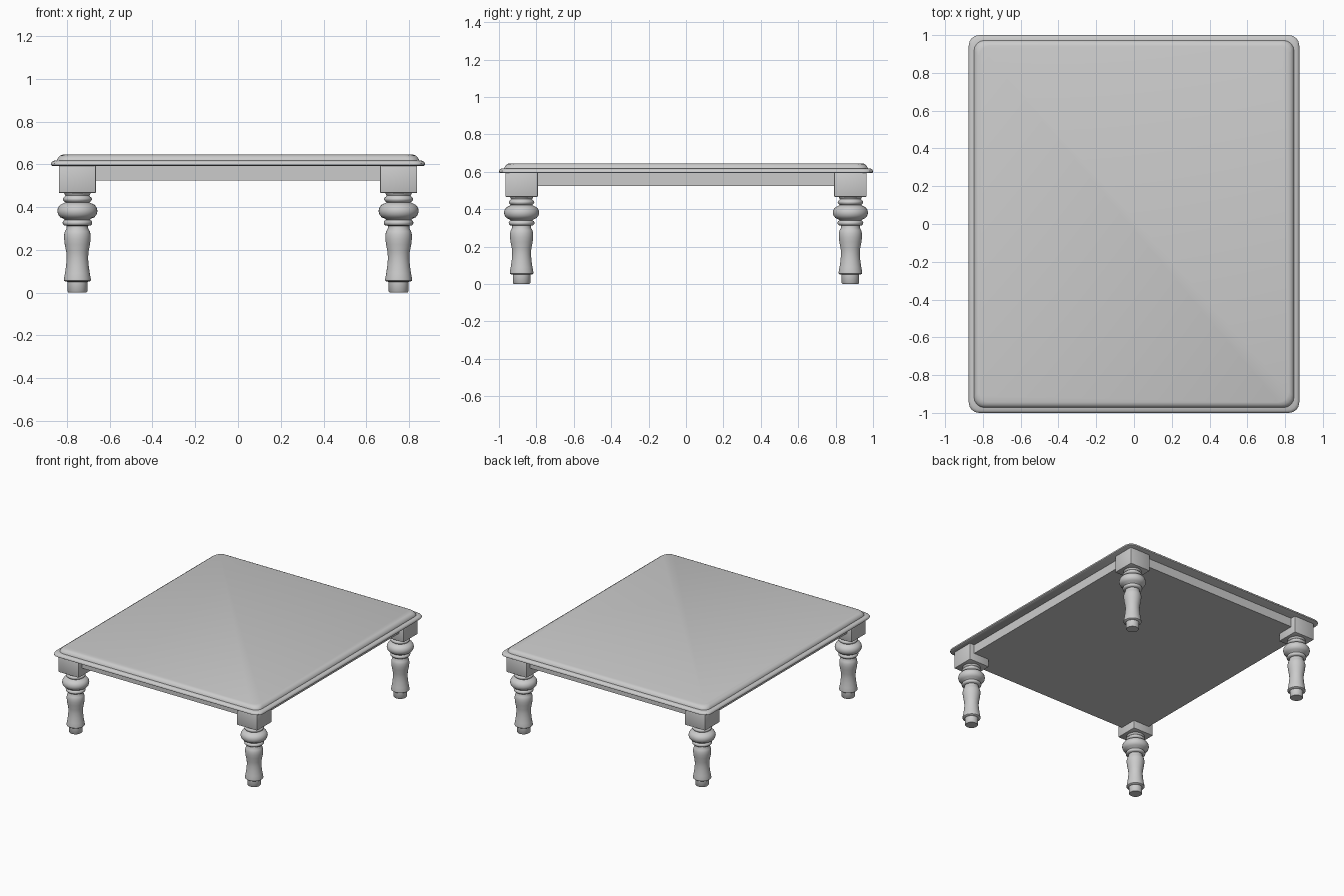
import bpy, bmesh
from math import sin, cos, pi

if "Cube" in bpy.data.objects:
    bpy.data.objects.remove(bpy.data.objects["Cube"])


def finish(name, bm, angle=35):
    bmesh.ops.recalc_face_normals(bm, faces=bm.faces)
    mesh = bpy.data.meshes.new(name)
    bm.to_mesh(mesh)
    bm.free()
    ob = bpy.data.objects.new(name, mesh)
    bpy.context.collection.objects.link(ob)
    bpy.ops.object.select_all(action='DESELECT')
    ob.select_set(True)
    bpy.context.view_layer.objects.active = ob
    bpy.ops.object.shade_smooth_by_angle(angle=angle * pi / 180)
    return ob


def loft(name, rings, angle=35):
    """Skin a stack of equal-length closed rings and cap both ends."""
    bm = bmesh.new()
    loops = [[bm.verts.new(p) for p in ring] for ring in rings]
    n = len(loops[0])
    for a, b in zip(loops, loops[1:]):
        for i in range(n):
            j = (i + 1) % n
            bm.faces.new((a[i], a[j], b[j], b[i]))
    bm.faces.new(loops[0][::-1])
    bm.faces.new(loops[-1])
    return finish(name, bm, angle)


def rounded_rect(hx, hy, z, r=0.055, steps=4):
    pts = []
    for k, (sx, sy) in enumerate(((1, 1), (-1, 1), (-1, -1), (1, -1))):
        for s in range(steps + 1):
            a = (k + s / steps) * pi / 2
            pts.append((sx * (hx - r) + r * cos(a), sy * (hy - r) + r * sin(a), z))
    return pts


def box(name, centre, size, bevel=0.0):
    bm = bmesh.new()
    bmesh.ops.create_cube(bm, size=1)
    bmesh.ops.scale(bm, vec=size, verts=bm.verts)
    bmesh.ops.translate(bm, vec=centre, verts=bm.verts)
    if bevel:
        bmesh.ops.bevel(bm, geom=bm.edges[:], offset=bevel, segments=2,
                        profile=0.5, affect='EDGES')
    return finish(name, bm)


# Moulded table top: (inset, height) of each edge ring
edge = [(0.006, 0.593), (0, 0.597), (0, 0.604), (0.004, 0.611), (0.012, 0.616),
        (0.028, 0.618), (0.029, 0.623), (0.034, 0.632), (0.042, 0.640), (0.056, 0.645)]
loft("table_top", [rounded_rect(0.875 - i, 1.0 - i, z) for i, z in edge])

# Solid apron beneath the top
box("apron", (0, 0, 0.56), (1.60, 1.85, 0.07))

# Turned leg profile: (radius, height)
profile = [(0.042, 0), (0.047, 0.006), (0.047, 0.050), (0.058, 0.052), (0.063, 0.056),
           (0.063, 0.064), (0.058, 0.090), (0.053, 0.125), (0.050, 0.160), (0.052, 0.190),
           (0.059, 0.225), (0.062, 0.250), (0.062, 0.270), (0.058, 0.287), (0.050, 0.300),
           (0.050, 0.312), (0.062, 0.314), (0.068, 0.320), (0.069, 0.327), (0.066, 0.335),
           (0.059, 0.340), (0.064, 0.345), (0.080, 0.352), (0.090, 0.365), (0.094, 0.380),
           (0.091, 0.396), (0.081, 0.410), (0.064, 0.418), (0.056, 0.422), (0.063, 0.427),
           (0.068, 0.434), (0.067, 0.442), (0.060, 0.448), (0.056, 0.453), (0.060, 0.460),
           (0.066, 0.470)]
SIDES = 32
for side, sx in (("left", -1), ("right", 1)):
    for end, sy in (("front", -1), ("back", 1)):
        x, y = sx * 0.7515, sy * 0.879
        rings = [[(x + r * cos(2 * pi * i / SIDES), y + r * sin(2 * pi * i / SIDES), z)
                  for i in range(SIDES)] for r, z in profile]
        loft(f"{end}_{side}_leg", rings, 50)
        # Square block joining leg to top
        box(f"{end}_{side}_leg_block", (x, y, 0.532), (0.174, 0.174, 0.134), 0.006)
